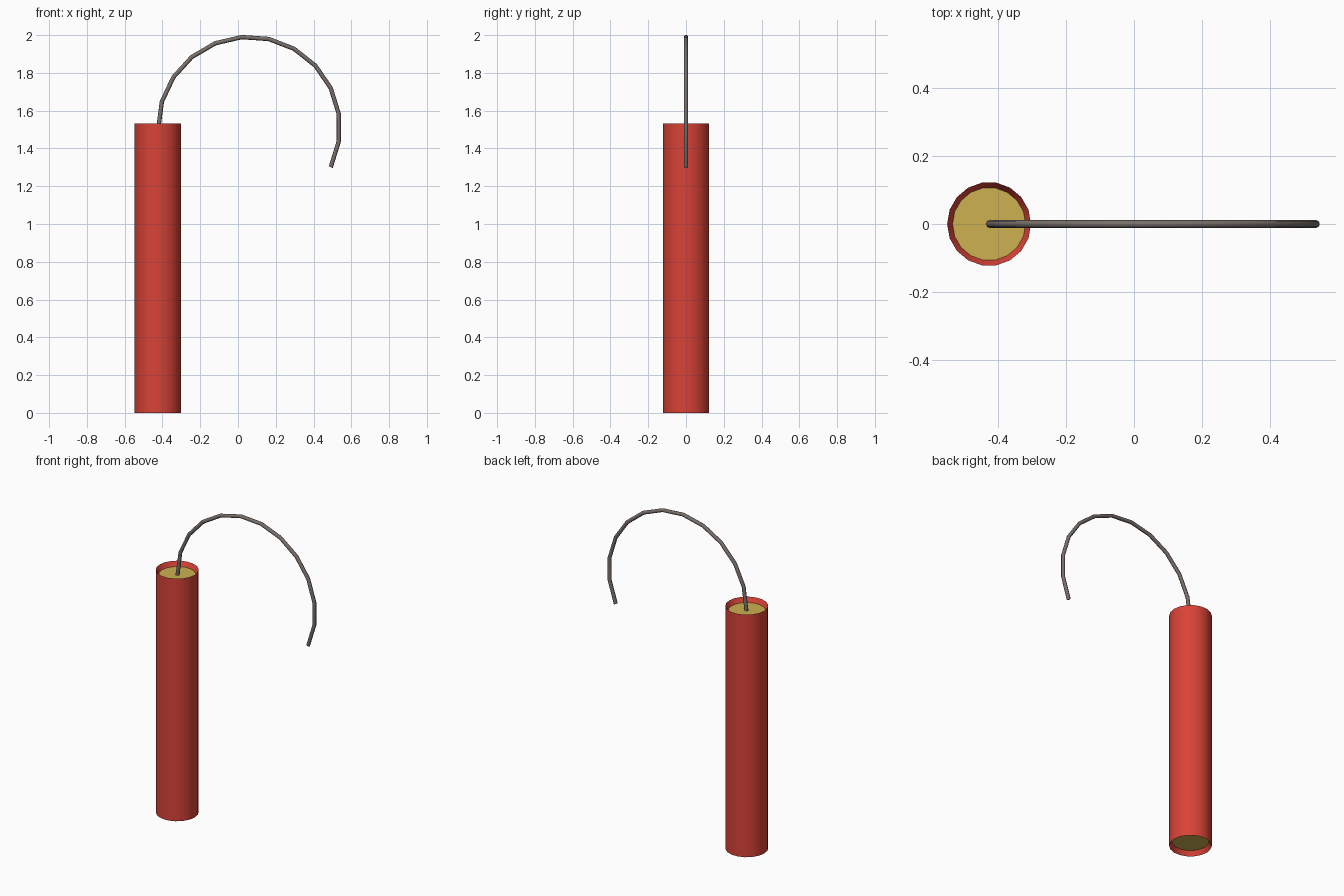
import bpy, bmesh, math
from mathutils import Vector

if "Cube" in bpy.data.objects:
    bpy.data.objects.remove(bpy.data.objects["Cube"])

SIDES, CX, TOP = 18, -0.425, 1.533


def material(name, rgb):
    m = bpy.data.materials.new(name)
    m.diffuse_color = (*rgb, 1)
    m.use_nodes = True
    m.node_tree.nodes["Principled BSDF"].inputs["Base Color"].default_value = m.diffuse_color
    return m


red = material("red_paper", (0.69, 0.056, 0.038))
yellow = material("yellow_filling", (0.61, 0.44, 0.082))
grey = material("grey_cord", (0.19, 0.16, 0.145))


def skin(name, rings, mats, angle, cap_index=0):
    """Bridge a list of point rings and cap both ends."""
    bm = bmesh.new()
    loops = [[bm.verts.new(p) for p in ring] for ring in rings]
    n = len(loops[0])
    for a, b in zip(loops, loops[1:]):
        for i in range(n):
            j = (i + 1) % n
            bm.faces.new((a[i], a[j], b[j], b[i]))
    for ring in (loops[0], loops[-1]):
        bm.faces.new(ring).material_index = cap_index
    bmesh.ops.recalc_face_normals(bm, faces=bm.faces)
    mesh = bpy.data.meshes.new(name)
    bm.to_mesh(mesh)
    bm.free()
    obj = bpy.data.objects.new(name, mesh)
    bpy.context.collection.objects.link(obj)
    for m in mats:
        mesh.materials.append(m)
    bpy.context.view_layer.objects.active = obj
    obj.select_set(True)
    bpy.ops.object.shade_smooth_by_angle(angle=math.radians(angle))
    obj.select_set(False)
    return obj


# Paper tube with inward sloping rims and recessed yellow ends
profile = [(0.107, 0.03), (0.123, 0), (0.123, TOP), (0.107, TOP - 0.03)]
tube = [[(CX + r * math.cos(math.tau * i / SIDES),
          r * math.sin(math.tau * i / SIDES), z) for i in range(SIDES)]
        for r, z in profile]
skin("stick", tube, [red, yellow], 30, cap_index=1)

# Fuse: round cord swept along an arc in the xz plane
ARC_R, CORD_R, STEP = 0.481, 0.0115, 17.2
centre = Vector((0.058, 0, 1.51))
cord = []
for k in range(13):
    a = math.radians(180.6 - STEP * k)
    out = Vector((math.cos(a), 0, math.sin(a)))
    cord.append([centre + out * (ARC_R + CORD_R * math.cos(t))
                 + Vector((0, CORD_R * math.sin(t), 0))
                 for t in (math.tau * i / 8 for i in range(8))])
# Push the first ring down into the filling
for p in cord[0]:
    p.z = TOP - 0.035
skin("fuse", cord, [grey], 50)
